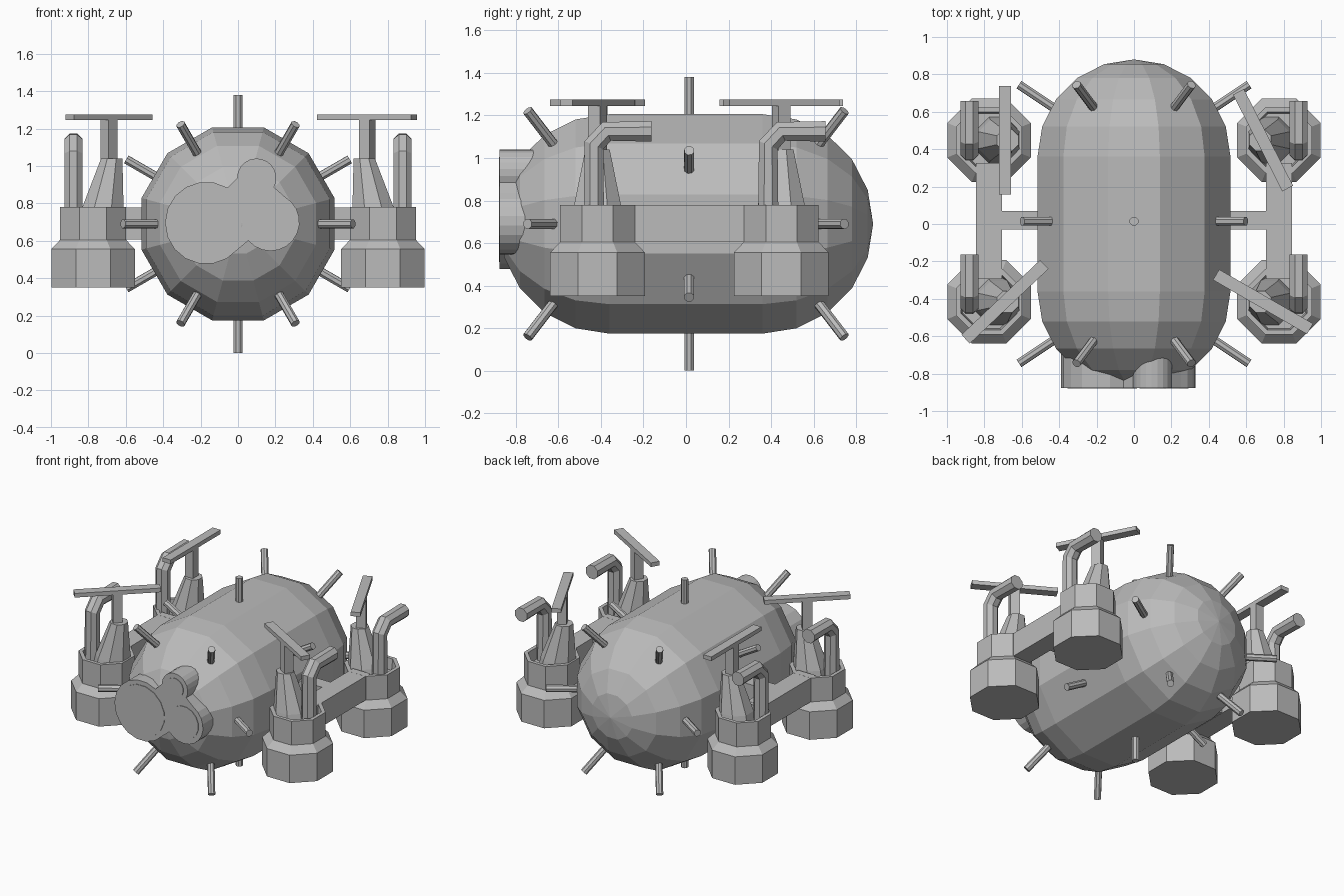
import bpy, bmesh
from math import sin, cos, pi, radians
from mathutils import Vector, Matrix

cube = bpy.data.objects.get("Cube")
if cube:
    bpy.data.objects.remove(cube)

grey = bpy.data.materials.new("hull grey")
grey.use_nodes = True
grey.diffuse_color = (0.5, 0.5, 0.5, 1)
grey.node_tree.nodes["Principled BSDF"].inputs["Base Color"].default_value = (0.5, 0.5, 0.5, 1)

MID = 0.69  # height of the hull axis


def finish(name, bm):
    bmesh.ops.remove_doubles(bm, verts=bm.verts, dist=0.0005)
    bmesh.ops.recalc_face_normals(bm, faces=bm.faces)
    mesh = bpy.data.meshes.new(name)
    bm.to_mesh(mesh)
    bm.free()
    mesh.materials.append(grey)
    obj = bpy.data.objects.new(name, mesh)
    bpy.context.collection.objects.link(obj)
    return obj


def loft(name, rings, caps=True):
    """Skin a stack of equal-sized rings into a faceted solid."""
    bm = bmesh.new()
    loops = [[bm.verts.new(p) for p in ring] for ring in rings]
    n = len(loops[0])
    for a, b in zip(loops, loops[1:]):
        for i in range(n):
            j = (i + 1) % n
            bm.faces.new((a[i], a[j], b[j], b[i]))
    if caps:
        bm.faces.new(loops[0])
        bm.faces.new(loops[-1])
    return finish(name, bm)


def ring(center, axis, r, n, side=None):
    """Regular polygon with flats facing its side direction; r is to the flats."""
    d = Vector(axis).normalized()
    u = Vector(side) if side else d.orthogonal().normalized()
    v = d.cross(u)
    big = r / cos(pi / n)
    angles = [2 * pi * (i + 0.5) / n for i in range(n)]
    return [Vector(center) + big * (cos(a) * u + sin(a) * v) for a in angles]


def box(name, center, size, turn=0):
    bm = bmesh.new()
    m = Matrix.Translation(center) @ Matrix.Rotation(turn, 4, 'Z') @ Matrix.Diagonal((*size, 1))
    bmesh.ops.create_cube(bm, size=1, matrix=m)
    return finish(name, bm)


def spike(name, start, end):
    d = Vector(end) - Vector(start)
    loft(name, [ring(p, d, 0.023, 8) for p in (start, end)])


# Capsule hull lying along y
steps = [radians(18 * k) for k in range(6)]
half = [(0.36 + 0.52 * sin(a), 0.516 * cos(a)) for a in steps]
hull = [(-y, r) for y, r in reversed(half)] + half
loft("hull", [ring((0, y, MID), (0, 1, 0), r, 12, (1, 0, 0)) for y, r in hull], caps=False)

# Three-lobed lens housing: x, z, rim radius, lens radius, arc start, arc end
lobes = [(-0.17, 0.695, 0.22, 0.185, 59, 300),
         (0.174, 0.70, 0.155, 0.118, -140, 60),
         (0.10, 0.935, 0.105, 0.07, -28, 180)]
outline = []
for x, z, rim, lens, a0, a1 in lobes:
    count = 12
    for i in range(count + 1):
        a = radians(a0 + (a1 - a0) * i / count)
        outline.append((x + rim * cos(a), z + rim * sin(a)))
loft("lens_housing", [[(x, y, z) for x, z in outline] for y in (-0.876, -0.55)])
for i, (x, z, rim, lens, a0, a1) in enumerate(lobes):
    loft(f"lens_{i + 1}", [ring((x, y, z), (0, 1, 0), lens, 16, (1, 0, 0)) for y in (-0.88, -0.874)])

# Antenna spikes: a middle ring, and tilted rings at both ends
for i in range(6):
    a = radians(30 + 60 * i)
    c, s = cos(a), sin(a)
    spike(f"middle_spike_{i + 1}", (0.45 * c, 0.015, MID + 0.45 * s), (0.69 * c, 0.015, MID + 0.69 * s))
    a = radians(60 * i)
    c, s = cos(a), sin(a)
    for end, k in (("front", -1), ("back", 1)):
        spike(f"{end}_spike_{i + 1}", (0.36 * c, 0.575 * k, MID + 0.36 * s),
              (0.615 * c, 0.745 * k, MID + 0.615 * s))

# Engine pods: side sign, end, y, pipe y, rotor angle
pods = [(-1, "front", -0.416, -0.433, 43.5), (1, "front", -0.416, -0.433, -30),
        (-1, "back", 0.448, 0.387, 90), (1, "back", 0.448, 0.387, -63)]
pod_profile = [(0.223, 0.35), (0.223, 0.555), (0.176, 0.605), (0.176, 0.78), (0.15, 0.78), (0.142, 0.70)]
UP = (0, 0, 1)
for s, end, y, py, turn in pods:
    name = ("left_" if s > 0 else "right_") + end
    loft(name + "_pod", [ring((0.775 * s, y, z), UP, r, 8, (1, 0, 0)) for r, z in pod_profile])
    # Tapered tower leaning toward the hull
    tower = [(0.725, 0.125, 0.69), (0.722, 0.11, 0.78), (0.675, 0.057, 1.04)]
    loft(name + "_tower", [ring((x * s, y, z), UP, r, 8, (1, 0, 0)) for x, r, z in tower])
    # T-shaped rotor
    box(name + "_mast", (0.69 * s, y, 1.135), (0.065, 0.065, 0.23), radians(turn))
    box(name + "_rotor", (0.69 * s, y, 1.26), (0.58, 0.065, 0.03), radians(turn))
    # Exhaust pipe bending backward
    bend = [(0, 0.69, (0, 0, 1)), (0, 1.06, (0, 0.4, 0.9)),
            (0.06, 1.125, (0, 0.9, 0.4)), (0.27, 1.125, (0, 1, 0))]
    loft(name + "_exhaust", [ring((0.88 * s, py + dy, z), d, 0.048, 8, (1, 0, 0)) for dy, z, d in bend])

# Beams joining the pods to each other and to the hull
for s, side in ((-1, "right"), (1, "left")):
    box(side + "_pod_beam", (0.775 * s, 0.016, 0.692), (0.14, 0.62, 0.175))
    box(side + "_cross_beam", (0.6 * s, 0.02, 0.692), (0.26, 0.1, 0.17))
